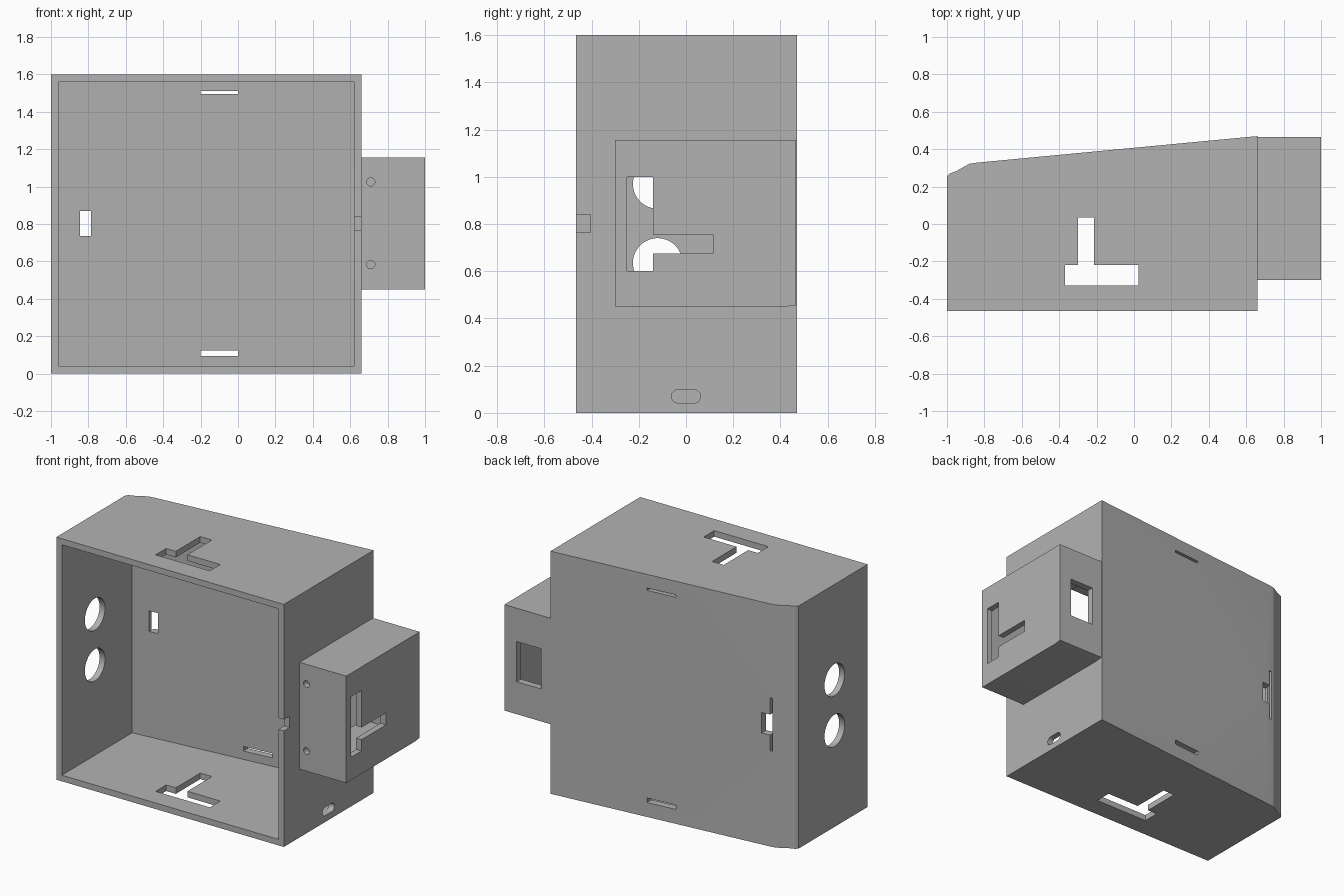
import bpy
import bmesh
import math
from mathutils import Vector

cube = bpy.data.objects.get("Cube")
if cube:
    bpy.data.objects.remove(cube, do_unlink=True)

grey = bpy.data.materials.new("plain grey")
grey.use_nodes = True
grey.diffuse_color = (0.45, 0.45, 0.45, 1)
grey.node_tree.nodes["Principled BSDF"].inputs["Base Color"].default_value = (0.45, 0.45, 0.45, 1)


def prism(name, axis, outline, lo, hi):
    """Extrude a 2D outline along axis 'x' (y,z), 'y' (x,z) or 'z' (x,y)."""
    place = {"x": lambda a, b, d: (d, a, b),
             "y": lambda a, b, d: (a, d, b),
             "z": lambda a, b, d: (a, b, d)}[axis]
    bm = bmesh.new()
    face = bm.faces.new([bm.verts.new(place(a, b, lo)) for a, b in outline])
    ext = bmesh.ops.extrude_face_region(bm, geom=[face])
    moved = [g for g in ext["geom"] if isinstance(g, bmesh.types.BMVert)]
    bmesh.ops.translate(bm, verts=moved, vec=Vector(place(0, 0, hi - lo)))
    bmesh.ops.recalc_face_normals(bm, faces=bm.faces)
    mesh = bpy.data.meshes.new(name)
    bm.to_mesh(mesh)
    bm.free()
    mesh.materials.append(grey)
    obj = bpy.data.objects.new(name, mesh)
    bpy.context.collection.objects.link(obj)
    return obj


def rect(a0, a1, b0, b1):
    return [(a0, b0), (a1, b0), (a1, b1), (a0, b1)]


def oval(a, b, r, stretch=0, n=40):
    """Circle, or a rounded slot when stretched along the first axis."""
    pts = []
    for i in range(n):
        t = 2 * math.pi * (i + 0.5) / n
        pts.append((a + r * math.cos(t) + math.copysign(stretch, math.cos(t)), b + r * math.sin(t)))
    return pts


def tee(bar, stem):
    """T outline: bar is (a0, a1, b0, b1), stem is (a0, a1, end)."""
    a0, a1, b0, b1 = bar
    s0, s1, end = stem
    return [(a0, b0), (a1, b0), (a1, b1), (s1, b1), (s1, end), (s0, end), (s0, b1), (a0, b1)]


def cut(obj, axis, outline, lo, hi):
    cutter = prism("cutter", axis, outline, lo, hi)
    cutter.hide_render = True
    mod = obj.modifiers.new("cut", "BOOLEAN")
    mod.operation = "DIFFERENCE"
    mod.solver = "EXACT"
    mod.object = cutter
    bpy.context.view_layer.objects.active = obj
    bpy.ops.object.modifier_apply(modifier=mod.name)
    bpy.data.objects.remove(cutter, do_unlink=True)


# Main shell: slanted back with a softened corner, open front
shell = prism("main_shell", "z",
              [(-1, -0.465), (0.66, -0.465), (0.66, 0.47), (-0.84, 0.328), (-0.88, 0.322),
               (-0.95, 0.283), (-0.985, 0.27), (-1, 0.255)], 0, 1.6)
cut(shell, "z", [(-0.96, -0.6), (0.62, -0.6), (0.62, 0.42), (-0.96, 0.268)], 0.04, 1.56)

# T slots through the top and bottom
cut(shell, "z", tee((-0.37, 0.025, -0.33, -0.22), (-0.3, -0.215, 0.035)), -0.1, 1.7)

# Round holes in the right wall
for z in (0.635, 0.97):
    cut(shell, "x", oval(-0.12, z, 0.105), -1.1, -0.9)

# Cable slot and front notch in the left wall
cut(shell, "x", oval(0, 0.07, 0.028, 0.034), 0.57, 0.7)
cut(shell, "x", rect(-0.6, -0.405, 0.765, 0.84), 0.57, 0.7)

# Openings in the back: two thin slots, a window and its shallow groove
cut(shell, "y", rect(-0.2, 0, 1.494, 1.51), 0.2, 0.6)
cut(shell, "y", rect(-0.2, 0, 0.095, 0.125), 0.2, 0.6)
cut(shell, "y", rect(-0.845, -0.785, 0.735, 0.87), 0.2, 0.6)
cut(shell, "y", rect(-0.86, -0.845 + 0.002, 0.63, 0.98), 0.305, 0.6)

# Hollow side box, open into the shell
box = prism("side_box", "x",
            [(-0.3, 0.45), (0.42, 0.45), (0.465, 0.456), (0.465, 1.155), (-0.3, 1.155)], 0.66, 1)
for part in (shell, box):
    cut(part, "x", rect(-0.26, 0.42, 0.49, 1.115), 0.61, 0.96)

# T slot in the outer face: upright bar with a stem towards the back
bar_and_stem = [(b, a) for a, b in tee((0.6, 1, -0.25, -0.14), (0.675, 0.755, 0.115))]
cut(box, "x", bar_and_stem, 0.9, 1.1)

# Back window and front screw holes
cut(box, "y", rect(0.733, 0.91, 0.67, 0.935), 0.38, 0.6)
for z in (0.583, 1.025):
    cut(box, "y", oval(0.71, z, 0.022, n=24), -0.4, -0.2)

# Smooth the round holes, keep the edges crisp
bpy.ops.object.select_all(action="DESELECT")
for part in (shell, box):
    part.select_set(True)
bpy.context.view_layer.objects.active = shell
bpy.ops.object.shade_smooth_by_angle(angle=math.radians(20))
